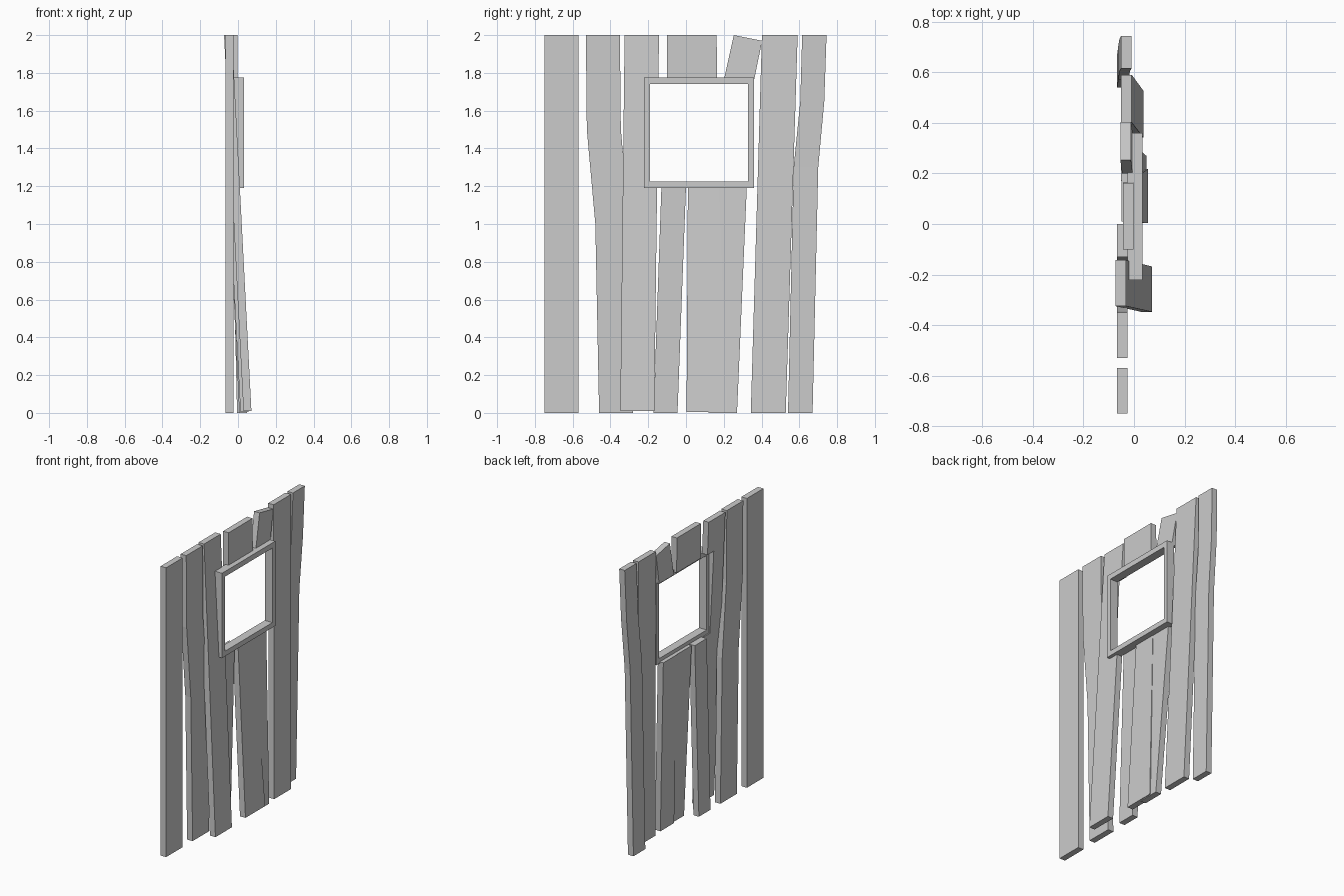
import bpy, bmesh

if "Cube" in bpy.data.objects:
    bpy.data.objects.remove(bpy.data.objects["Cube"])


def mesh_object(name, verts, faces):
    me = bpy.data.meshes.new(name)
    me.from_pydata(verts, [], faces)
    bm = bmesh.new()
    bm.from_mesh(me)
    bmesh.ops.recalc_face_normals(bm, faces=bm.faces)
    bm.to_mesh(me)
    bm.free()
    ob = bpy.data.objects.new(name, me)
    bpy.context.collection.objects.link(ob)
    return ob


def plank(name, sections, t=0.042):
    """Loft a board through sections (z, y_left, y_right, x_back)."""
    verts, faces = [], []
    for z, y0, y1, x in sections:
        # a pair in place of z gives a slanted end
        za, zb = z if isinstance(z, tuple) else (z, z)
        verts += [(x, y0, za), (x + t, y0, za), (x + t, y1, zb), (x, y1, zb)]
    for s in range(len(sections) - 1):
        a = 4 * s
        for i in range(4):
            j = (i + 1) % 4
            faces.append((a + i, a + j, a + 4 + j, a + 4 + i))
    n = len(verts)
    faces += [(3, 2, 1, 0), (n - 4, n - 3, n - 2, n - 1)]
    return mesh_object(name, verts, faces)


def box(name, x0, x1, y0, y1, z0, z1):
    return plank(name, [(z0, y0, y1, x0), (z1, y0, y1, x0)], x1 - x0)


def cut(ob, cutter):
    mod = ob.modifiers.new("cut", 'BOOLEAN')
    mod.operation = 'DIFFERENCE'
    mod.solver = 'EXACT'
    mod.object = cutter
    bpy.context.view_layer.objects.active = ob
    bpy.ops.object.modifier_apply(modifier="cut")
    bpy.data.objects.remove(cutter)


# full-height boards
plank("straight_plank", [(0, -.75, -.57, -.067), (2, -.75, -.57, -.067)])
plank("bent_plank_left", [(0, -.46, -.28, -.067), (1.0, -.48, -.30, -.067),
                          (1.5, -.525, -.345, -.067), (2, -.53, -.35, -.067)])
leaning = plank("leaning_plank", [(.01, -.348, -.168, .029), (2, -.325, -.143, -.074)])
plank("right_plank", [(0, .343, .528, -.005), (2, .402, .591, -.051)])
plank("bent_plank_right", [(0, .54, .67, -.067), (1.3, .57, .70, -.063),
                           (1.65, .605, .732, -.058), (2, .615, .744, -.052)])

# boards interrupted by the window
plank("upper_stub_left", [(1.76, -.10, .003, -.044), (2, -.10, .003, -.044)])
plank("upper_stub_middle", [(1.76, .003, .165, -.044), (2, .003, .162, -.044)])
plank("upper_stub_tilted", [(1.76, .20, .36, -.047), ((2, 1.97), .253, .403, -.054)])
plank("lower_plank_left", [(0, -.172, -.045, -.067), (1.2, -.13, .0, -.067)])
plank("lower_plank_middle", [(.005, .003, .218, .013), (1.2, .01, .173, -.05)])
plank("lower_plank_right", [(0, .12, .27, .007), (1.2, .172, .322, -.052)])

# window opening and frame
cut(leaning, box("window_cutter", -.3, .3, -.215, .355, 1.195, 1.77))
frame = box("window_frame", -.025, .033, -.222, .36, 1.19, 1.776)
cut(frame, box("frame_cutter", -.3, .3, -.19, .328, 1.225, 1.74))
